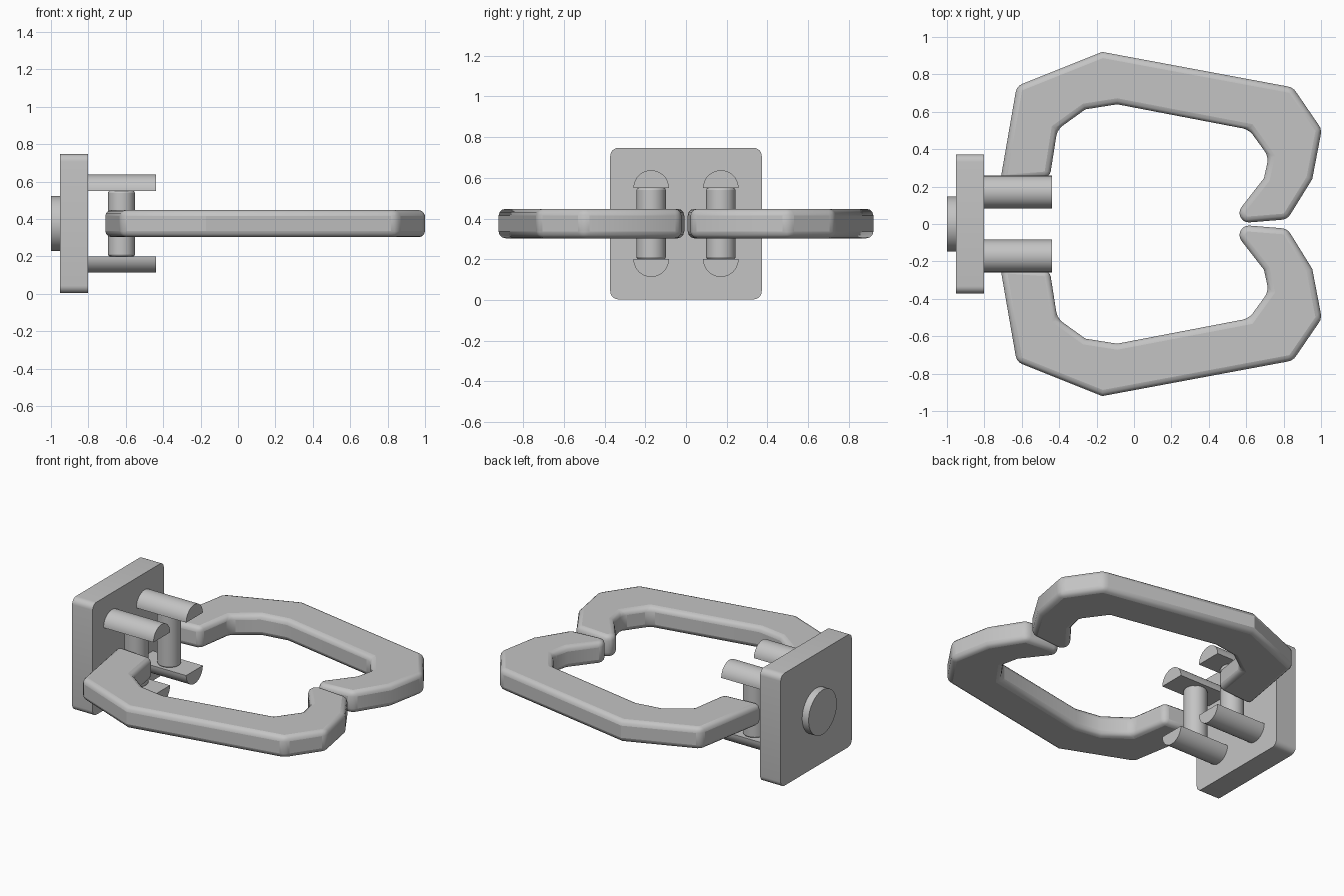
import bpy, bmesh, math
from mathutils import Matrix

cube = bpy.data.objects.get("Cube")
if cube:
    bpy.data.objects.remove(cube, do_unlink=True)

grey = bpy.data.materials.new("light grey")
grey.use_nodes = True
grey.diffuse_color = (0.55, 0.55, 0.55, 1)
grey.node_tree.nodes["Principled BSDF"].inputs["Base Color"].default_value = grey.diffuse_color

MID = 0.375          # height of the horizontal symmetry plane
ALONG_Z = Matrix.Identity(3)
ALONG_X = Matrix(((0, 0, 1), (1, 0, 0), (0, 1, 0)))  # profile (y, z) swept along x


def prism(name, profile, low, high, frame=ALONG_Z, bevel=0, segments=3):
    """Extrude a closed profile between two levels, optionally rounding its edges."""
    bm = bmesh.new()
    base = bm.faces.new([bm.verts.new(frame @ Matrix.Translation((0, 0, low)).to_translation()
                                      + frame.col[0] * u + frame.col[1] * v) for u, v in profile])
    top = bmesh.ops.extrude_face_region(bm, geom=[base])["geom"]
    verts = [v for v in top if isinstance(v, bmesh.types.BMVert)]
    bmesh.ops.translate(bm, verts=verts, vec=frame.col[2] * (high - low))
    bmesh.ops.recalc_face_normals(bm, faces=bm.faces)
    mesh = bpy.data.meshes.new(name)
    bm.to_mesh(mesh)
    bm.free()
    obj = bpy.data.objects.new(name, mesh)
    bpy.context.collection.objects.link(obj)
    mesh.materials.append(grey)
    if bevel:
        mod = obj.modifiers.new("rounded edges", "BEVEL")
        mod.width = bevel
        mod.segments = segments
        mod.limit_method = "ANGLE"
        mod.angle_limit = math.radians(35)
    bpy.ops.object.select_all(action="DESELECT")
    obj.select_set(True)
    bpy.context.view_layer.objects.active = obj
    bpy.ops.object.shade_smooth_by_angle(angle=math.radians(31))
    return obj


def arc(cx, cy, radius, start, end, steps):
    return [(cx + radius * math.cos(math.radians(start + (end - start) * i / steps)),
             cy + radius * math.sin(math.radians(start + (end - start) * i / steps)))
            for i in range(steps + 1)]


# Mounting plate with four rounded corners, and a round boss behind it
half, corner = 0.372, 0.04
inner = half - corner
plate = []
for i, (sy, sz) in enumerate(((1, 1), (-1, 1), (-1, -1), (1, -1))):
    plate += arc(sy * inner, MID + sz * inner, corner, i * 90, i * 90 + 90, 6)
prism("mounting_plate", plate, -0.953, -0.803, ALONG_X)
prism("rear_boss", arc(0, MID, 0.147, 0, 360, 48)[:-1], -1, -0.953, ALONG_X)

# Bent jaw outline, outer edge first, then the inner edge back to the hinge
jaw = [(-0.715, 0.23), (-0.627, 0.737), (-0.17, 0.92), (0.85, 0.73), (1.004, 0.505),
       (0.953, 0.24), (0.82, 0.025), (0.585, 0.006), (0.555, 0.065), (0.695, 0.245),
       (0.72, 0.36), (0.615, 0.505), (-0.09, 0.64), (-0.26, 0.613), (-0.41, 0.505), (-0.45, 0.25)]

# Hinge rails, pins and jaws, mirrored left to right across the centre
for side, label in ((-1, "front"), (1, "back")):
    y = side * 0.171
    prism(label + "_jaw", [(x, side * v) for x, v in jaw], 0.303, 0.447, bevel=0.032)
    prism(label + "_hinge_pin", arc(-0.623, y, 0.072, 0, 360, 32)[:-1], 0.2, 0.55,
          bevel=0.01, segments=2)
    prism(label + "_upper_rail", arc(y, 0.55, 0.087, 0, 180, 20), -0.81, -0.438, ALONG_X)
    prism(label + "_lower_rail", arc(y, 0.2, 0.087, 180, 360, 20), -0.81, -0.438, ALONG_X)
